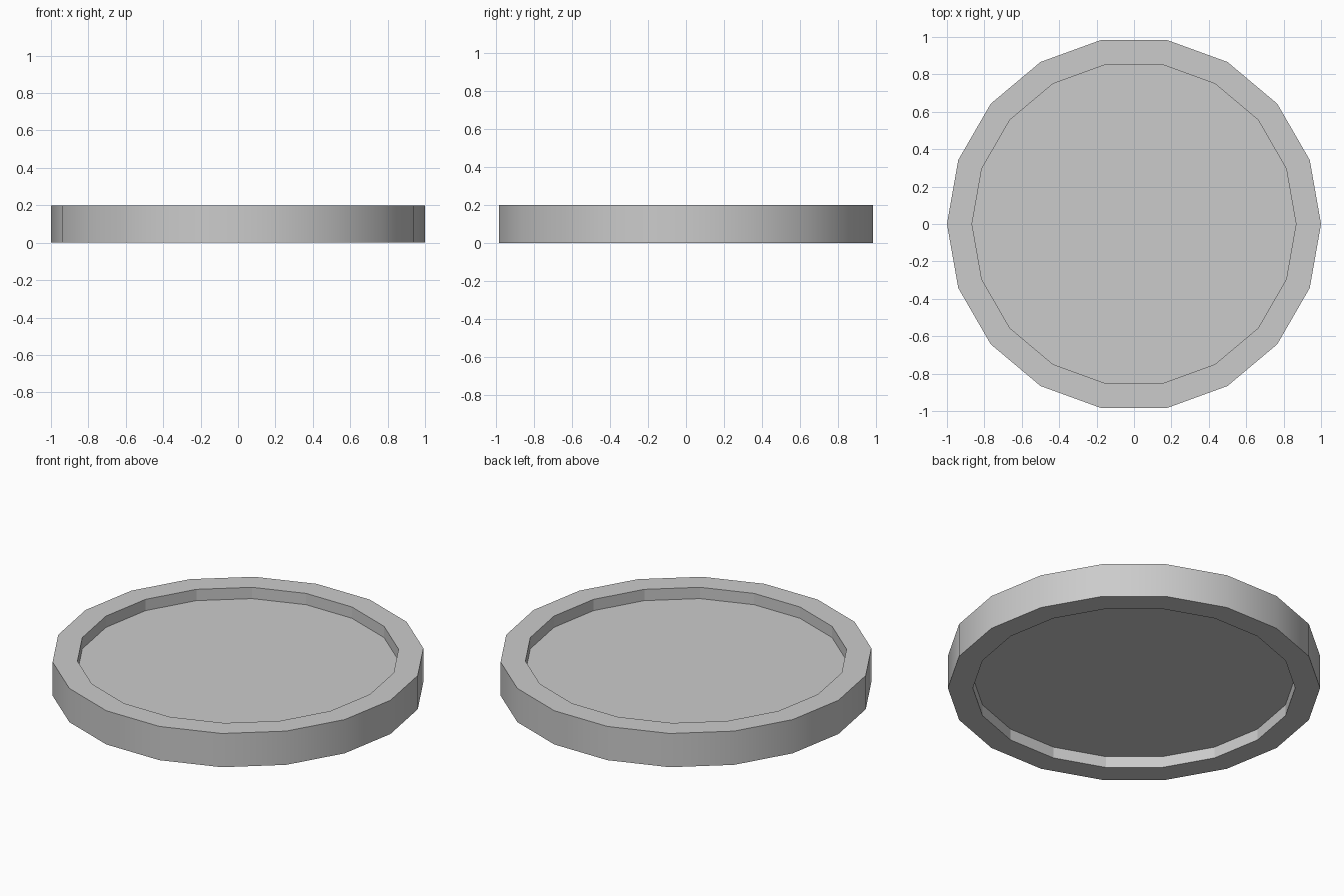
import bpy, bmesh
from math import cos, sin, tau

if "Cube" in bpy.data.objects:
    bpy.data.objects.remove(bpy.data.objects["Cube"])

SIDES = 18
OUTER, INNER = 1.0, 0.866
HEIGHT = 0.2
FLOOR_LOW, FLOOR_HIGH = 0.067, 0.133

bm = bmesh.new()


def ring(radius, z):
    return [bm.verts.new((radius * cos(tau * i / SIDES), radius * sin(tau * i / SIDES), z))
            for i in range(SIDES)]


def bridge(a, b, smooth=False):
    for i in range(SIDES):
        j = (i + 1) % SIDES
        bm.faces.new((a[i], a[j], b[j], b[i])).smooth = smooth


# Cross-section from the underside recess, around the rim, to the top recess
profile = [(INNER, FLOOR_LOW), (INNER, 0), (OUTER, 0),
           (OUTER, HEIGHT), (INNER, HEIGHT), (INNER, FLOOR_HIGH)]
rings = [ring(r, z) for r, z in profile]
for k in range(len(rings) - 1):
    bridge(rings[k], rings[k + 1], smooth=(k == 2))

# Flat recessed discs on both sides
bm.faces.new(rings[0])
bm.faces.new(rings[-1])
bmesh.ops.recalc_face_normals(bm, faces=bm.faces)

# Crisp rim edges, smooth outer wall
for e in bm.edges:
    if e.calc_face_angle(0) > 0.6:
        e.smooth = False

mesh = bpy.data.meshes.new("recessed_disc")
bm.to_mesh(mesh)
bm.free()
disc = bpy.data.objects.new("recessed_disc", mesh)
bpy.context.collection.objects.link(disc)
